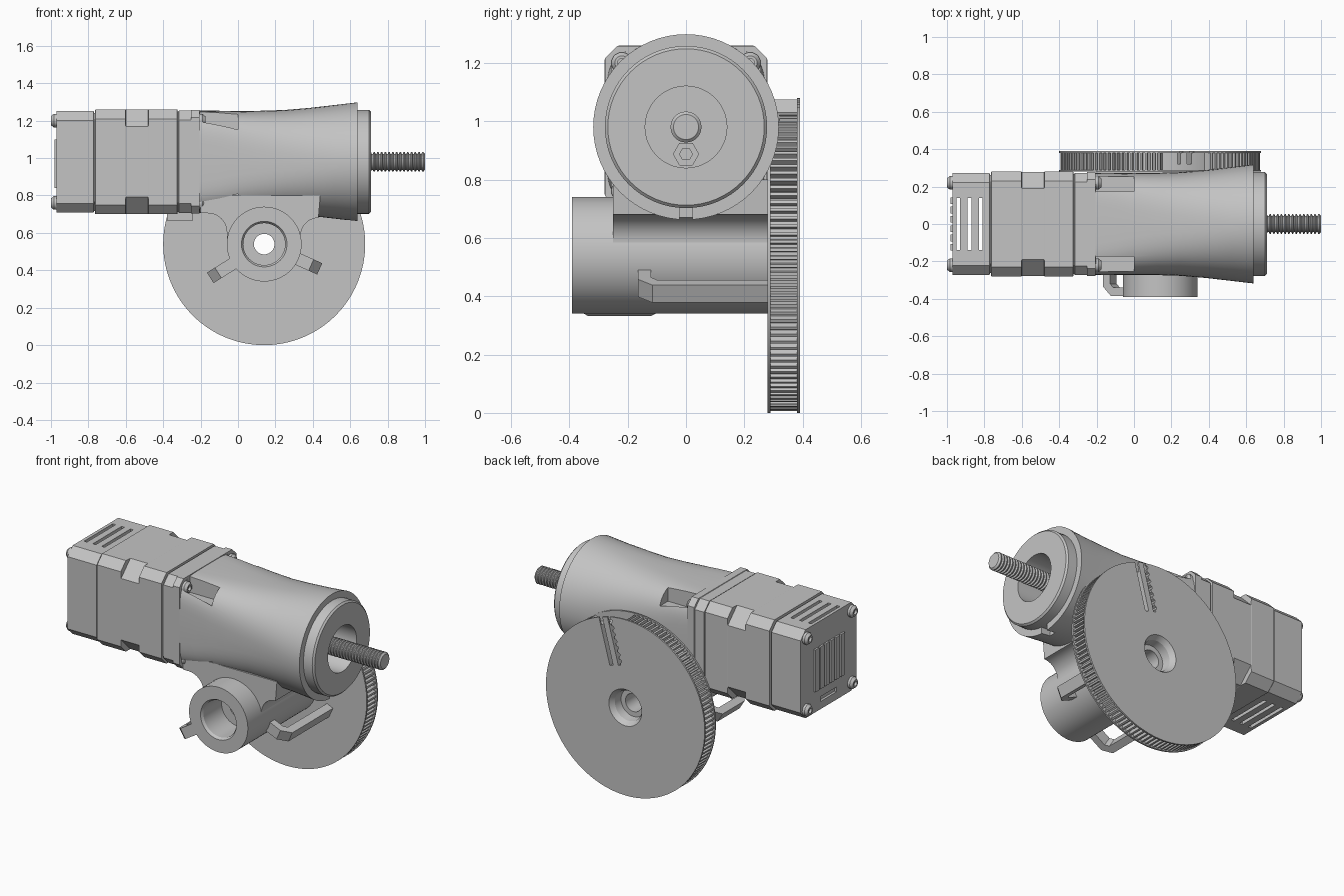
import bpy, bmesh, math
from math import cos, sin, pi, radians
from mathutils import Matrix

cube = bpy.data.objects.get("Cube")
if cube:
    bpy.data.objects.remove(cube)

grey = bpy.data.materials.new("plain_grey")
grey.use_nodes = True
grey.diffuse_color = (0.55, 0.55, 0.55, 1)
grey.node_tree.nodes["Principled BSDF"].inputs["Base Color"].default_value = (0.55, 0.55, 0.55, 1)

AX = (0, 0.98)       # motor axis (y, z)
HUB = (0.14, 0.54)   # gear axis (x, z)


def loft(name, rings):
    """Skin a list of equal-length closed rings and cap both ends."""
    bm = bmesh.new()
    rows = [[bm.verts.new(p) for p in ring] for ring in rings]
    n = len(rows[0])
    for a, b in zip(rows, rows[1:]):
        for i in range(n):
            j = (i + 1) % n
            bm.faces.new((a[i], a[j], b[j], b[i]))
    bm.faces.new(rows[0])
    bm.faces.new(rows[-1])
    bmesh.ops.recalc_face_normals(bm, faces=bm.faces)
    me = bpy.data.meshes.new(name)
    bm.to_mesh(me)
    bm.free()
    ob = bpy.data.objects.new(name, me)
    bpy.context.collection.objects.link(ob)
    me.materials.append(grey)
    return ob


def place(axis, p, u, v):
    return {"X": (p, u, v), "Y": (u, p, v), "Z": (u, v, p)}[axis]


def prism(name, pts, axis, a, b):
    return loft(name, [[place(axis, p, u, v) for u, v in pts] for p in (a, b)])


def lathe(name, profile, axis, c, seg=64):
    angles = [2 * pi * i / seg for i in range(seg)]
    return loft(name, [[place(axis, p, c[0] + r * cos(t), c[1] + r * sin(t)) for t in angles]
                       for p, r in profile])


def box(name, x0, x1, y0, y1, z0, z1):
    return prism(name, [(x0, y0), (x1, y0), (x1, y1), (x0, y1)], "Z", z0, z1)


def cut(ob, *cutters):
    bpy.context.view_layer.objects.active = ob
    for c in cutters:
        m = ob.modifiers.new("cut", "BOOLEAN")
        m.operation, m.solver, m.object = "DIFFERENCE", "EXACT", c
        bpy.ops.object.modifier_apply(modifier=m.name)


def arc(cx, cz, r, a, b, n=10):
    return [(cx + r * cos(radians(a + (b - a) * i / n)),
             cz + r * sin(radians(a + (b - a) * i / n))) for i in range(n + 1)]


cutters = []


def cutter(ob):
    ob.hide_render = True
    cutters.append(ob)
    return ob


# motor: chamfered square sections with seams and corner notches
def square_ring(x, h, c):
    k = h - c
    pts = [(h, -k), (h, k), (k, h), (-k, h), (-h, k), (-h, -k), (-k, -h), (k, -h)]
    return [(x, y, AX[1] + z) for y, z in pts]


sections = [(-0.97, -0.772, 0.272, 0.05), (-0.77, -0.765, 0.262, 0.05),
            (-0.763, -0.602, 0.28, 0.05), (-0.6, -0.48, 0.279, 0.09),
            (-0.478, -0.325, 0.28, 0.05), (-0.323, -0.318, 0.268, 0.05),
            (-0.316, -0.252, 0.274, 0.05), (-0.25, -0.205, 0.277, 0.04)]
motor = loft("motor_housing", [square_ring(x, h, c) for a, b, h, c in sections for x in (a, b)])
for x in (-0.94, -0.88, -0.82):
    cut(motor, cutter(box("vent_cutter", x - 0.01, x + 0.01, -0.14, 0.14, 0.5, 1.5)))
cut(motor, cutter(box("socket_cutter", -1.1, -0.955, -0.08, 0.08, 0.755, 0.785)))
for i in range(6):
    y = -0.125 + 0.05 * i
    box("rear_grille_bar", -0.982, -0.965, y - 0.018, y + 0.018, 0.84, 1.1)
box("lower_tab", -0.38, -0.24, -0.1, 0.1, 0.665, 0.72)

# screws at both ends of the motor
for sy in (-1, 1):
    for sz in (-1, 1):
        c = (0.22 * sy, AX[1] + 0.22 * sz)
        for name, x, d in (("rear_screw", -0.97, -1), ("front_screw", -0.205, 1)):
            lathe(name, [(x - d * 0.01, 0.036), (x + d * 0.015, 0.036), (x + d * 0.03, 0.024),
                         (x + d * 0.03, 0.015), (x + d * 0.015, 0.015)], "X", c, 20)

# main body: rounded square blending into a flared round mouth
def body_ring(x, h, n, seg=64):
    def f(v):
        return math.copysign(abs(v) ** (2 / n), v)
    return [(x, h * f(cos(t)), AX[1] + h * f(sin(t)))
            for t in (2 * pi * i / seg for i in range(seg))]


body = loft("gear_body", [body_ring(*r) for r in (
    (-0.207, 0.274, 5), (-0.1, 0.273, 4.2), (0.0, 0.272, 3.5), (0.12, 0.273, 3),
    (0.25, 0.277, 2.6), (0.38, 0.288, 2.35), (0.52, 0.304, 2.1), (0.64, 0.318, 2))])
for sy in (-1, 1):
    for sz in (-1, 1):
        y, z = sorted((0.175 * sy, 0.255 * sy)), sorted((AX[1] + 0.17 * sz, AX[1] + 0.4 * sz))
        cut(body, cutter(box("screw_pocket_cutter", -0.204, 0.0, *y, *z)))
cut(body, cutter(lathe("mouth_cutter", [(0.51, 0.2), (0.8, 0.2)], "X", AX)),
    cutter(box("lip_notch_cutter", 0.58, 0.7, -0.022, 0.022, 0.6, 0.703)))

# nose ring, threaded rod and nut
lathe("nose_ring", [(0.48, 0.278), (0.70, 0.278), (0.71, 0.268), (0.71, 0.14), (0.52, 0.14)], "X", AX)
thread = [(0.51, 0.045), (0.6, 0.045)]
for i in range(20):
    x = 0.601 + 0.02 * i
    thread += [(x, 0.043), (x + 0.004, 0.053), (x + 0.01, 0.053), (x + 0.014, 0.043)]
lathe("threaded_rod", thread[:-1] + [(1.0, 0.043)], "X", AX, 32)
lathe("hex_nut", [(0.51, 0.045), (0.57, 0.045), (0.57, 0.022), (0.525, 0.022)], "X", (0, 0.887), 6)

# hub and its filleted neck, with one stepped bore through hub and gear
bore = cutter(lathe("bore_cutter", [(-0.41, 0.135), (-0.375, 0.112), (-0.2, 0.112), (-0.2, 0.055),
                                    (0.31, 0.055), (0.31, 0.085), (0.36, 0.092), (0.41, 0.125)],
                    "Y", HUB, 48))
hub = lathe("hub", [(-0.39, 0.2), (0.285, 0.2)], "Y", HUB)
neck = prism("neck", [(-0.2, 0.8), (-0.2, 0.705)] + arc(-0.16, 0.605, 0.1, 90, 0)
             + [(-0.06, 0.54), (0.335, 0.54)] + arc(0.43, 0.585, 0.095, 180, 90)
             + [(0.44, 0.8)], "Y", -0.25, 0.285)
cut(hub, bore)
cut(neck, bore)


# cable guide hooks on the hub
def hook(name, pts, degrees):
    ob = prism(name, pts, "Z", -0.033, 0.033)
    ob.data.transform(Matrix.Translation((HUB[0], 0, HUB[1]))
                      @ Matrix.Rotation(radians(-degrees), 4, "Y"))


hook("right_hook", [(0.17, -0.385), (0.29, -0.385), (0.34, -0.335), (0.34, -0.12), (0.29, -0.07),
                    (0.17, -0.07), (0.17, -0.115), (0.275, -0.115), (0.295, -0.135),
                    (0.295, -0.32), (0.275, -0.34), (0.17, -0.34)], 212)
hook("left_hook", [(0.17, -0.165), (0.275, -0.165), (0.325, -0.115), (0.325, 0.285),
                   (0.28, 0.285), (0.28, -0.1), (0.26, -0.12), (0.17, -0.12)], -24)

# toothed wheel between two thin flanges, with a toothless gap for the belt ends
TEETH, SLOT = 120, radians(75)
outline = []
for i in range(TEETH):
    for k, r in ((0, 0.512), (0.4, 0.512), (0.5, 0.534), (0.9, 0.534)):
        t = 2 * pi * (i + k) / TEETH
        if abs(t - SLOT) < radians(14):
            r = 0.49
        outline.append((HUB[0] + r * cos(t), HUB[1] + r * sin(t)))
wheel = [prism("wheel_teeth", outline, "Y", 0.289, 0.381),
         lathe("wheel_front_flange", [(0.28, 0.54), (0.29, 0.54)], "Y", HUB, 128),
         lathe("wheel_back_flange", [(0.38, 0.54), (0.39, 0.54)], "Y", HUB, 128)]


# belt slots: one plain, one with a toothed side
def slot(offset, toothed):
    side = [(0.25, offset + 0.012), (0.6, offset + 0.012)]
    if toothed:
        side = [(0.25 + 0.01 * i, offset + (0.016 if i // 2 % 2 else 0.004)) for i in range(36)]
    pts = [(0.6, offset - 0.012), (0.25, offset - 0.012)] + side
    c, s = cos(SLOT), sin(SLOT)
    return cutter(prism("belt_slot_cutter", [(HUB[0] + r * c - w * s, HUB[1] + r * s + w * c)
                                             for r, w in pts], "Y", 0.32, 0.42))


slots = [slot(-0.03, False), slot(0.03, True)]
for part in wheel:
    cut(part, bore)
for part in (wheel[0], wheel[2]):
    cut(part, *slots)

# tidy up: drop the cutters and smooth the round surfaces
for c in cutters:
    bpy.data.objects.remove(c)
bpy.ops.object.select_all(action="DESELECT")
for ob in bpy.context.scene.objects:
    if ob.type == "MESH":
        ob.select_set(True)
        bpy.context.view_layer.objects.active = ob
bpy.ops.object.shade_smooth_by_angle(angle=radians(25))
